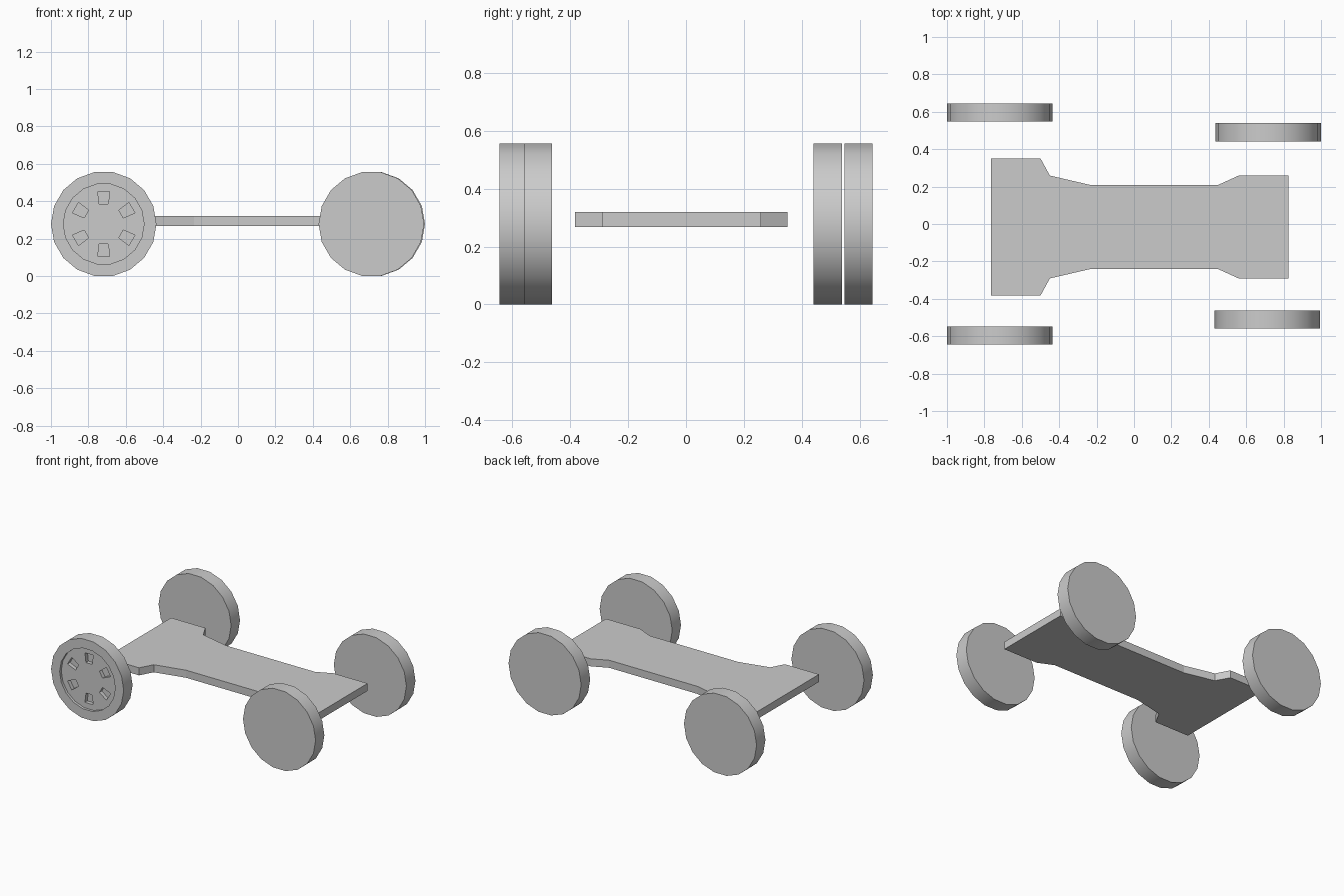
import bpy, bmesh
from math import cos, sin, pi, radians

if "Cube" in bpy.data.objects:
    bpy.data.objects.remove(bpy.data.objects["Cube"])

R = 0.282    # wheel radius
ZC = 0.278   # axle height


def prism(name, outlines, axis, lo, hi):
    """Extrude closed 2D outlines along 'y' (outline is x,z) or 'z' (outline is x,y)."""
    bm = bmesh.new()
    for pts in outlines:
        def vert(p, d):
            return bm.verts.new((p[0], d, p[1]) if axis == 'y' else (p[0], p[1], d))
        a = [vert(p, lo) for p in pts]
        b = [vert(p, hi) for p in pts]
        bm.faces.new(a)
        bm.faces.new(b[::-1])
        n = len(pts)
        for i in range(n):
            j = (i + 1) % n
            bm.faces.new((a[j], a[i], b[i], b[j]))
    bmesh.ops.recalc_face_normals(bm, faces=bm.faces[:])
    me = bpy.data.meshes.new(name)
    bm.to_mesh(me)
    bm.free()
    ob = bpy.data.objects.new(name, me)
    bpy.context.collection.objects.link(ob)
    return ob


def ring(cx, r):
    return [(cx + r * cos(2 * pi * i / 18), ZC + r * sin(2 * pi * i / 18)) for i in range(18)]


def activate(ob):
    bpy.ops.object.select_all(action='DESELECT')
    ob.select_set(True)
    bpy.context.view_layer.objects.active = ob


def cut(ob, cutter):
    m = ob.modifiers.new("cut", 'BOOLEAN')
    m.operation = 'DIFFERENCE'
    m.solver = 'EXACT'
    m.object = cutter
    activate(ob)
    bpy.ops.object.modifier_apply(modifier=m.name)
    bpy.data.objects.remove(cutter)


# chassis plate, stepped outline mirrored about its centre line
half = [(-0.765, 0.367), (-0.5, 0.367), (-0.45, 0.275), (-0.235, 0.225),
        (0.45, 0.225), (0.56, 0.275), (0.825, 0.275)]
outline = [(x, y - 0.016) for x, y in half] + [(x, -y - 0.016) for x, y in reversed(half)]
prism("chassis_plate", [outline], 'z', 0.267, 0.32)

# four disc wheels
wheels = {}
for name, x, y0, y1 in (("front_left_wheel", -0.718, -0.645, -0.547),
                        ("back_left_wheel", -0.718, 0.547, 0.645),
                        ("front_right_wheel", 0.713, -0.56, -0.463),
                        ("back_right_wheel", 0.718, 0.44, 0.54)):
    wheels[name] = prism(name, [ring(x, R)], 'y', y0, y1)

# recessed hub face and six tapered pockets on the detailed wheel
detailed = wheels["front_left_wheel"]
cut(detailed, prism("hub_cutter", [ring(-0.718, 0.216)], 'y', -0.7, -0.627))
pockets = []
for k in range(6):
    a = radians(90 + 60 * k)
    pockets.append([(-0.718 + r * cos(a) - t * sin(a), ZC + r * sin(a) + t * cos(a))
                    for r, t in ((0.174, -0.032), (0.174, 0.032), (0.107, 0.024), (0.107, -0.024))])
cut(detailed, prism("pocket_cutter", pockets, 'y', -0.68, -0.6))

# smooth treads, sharp rims
for ob in wheels.values():
    activate(ob)
    bpy.ops.object.shade_smooth_by_angle(angle=radians(30))
